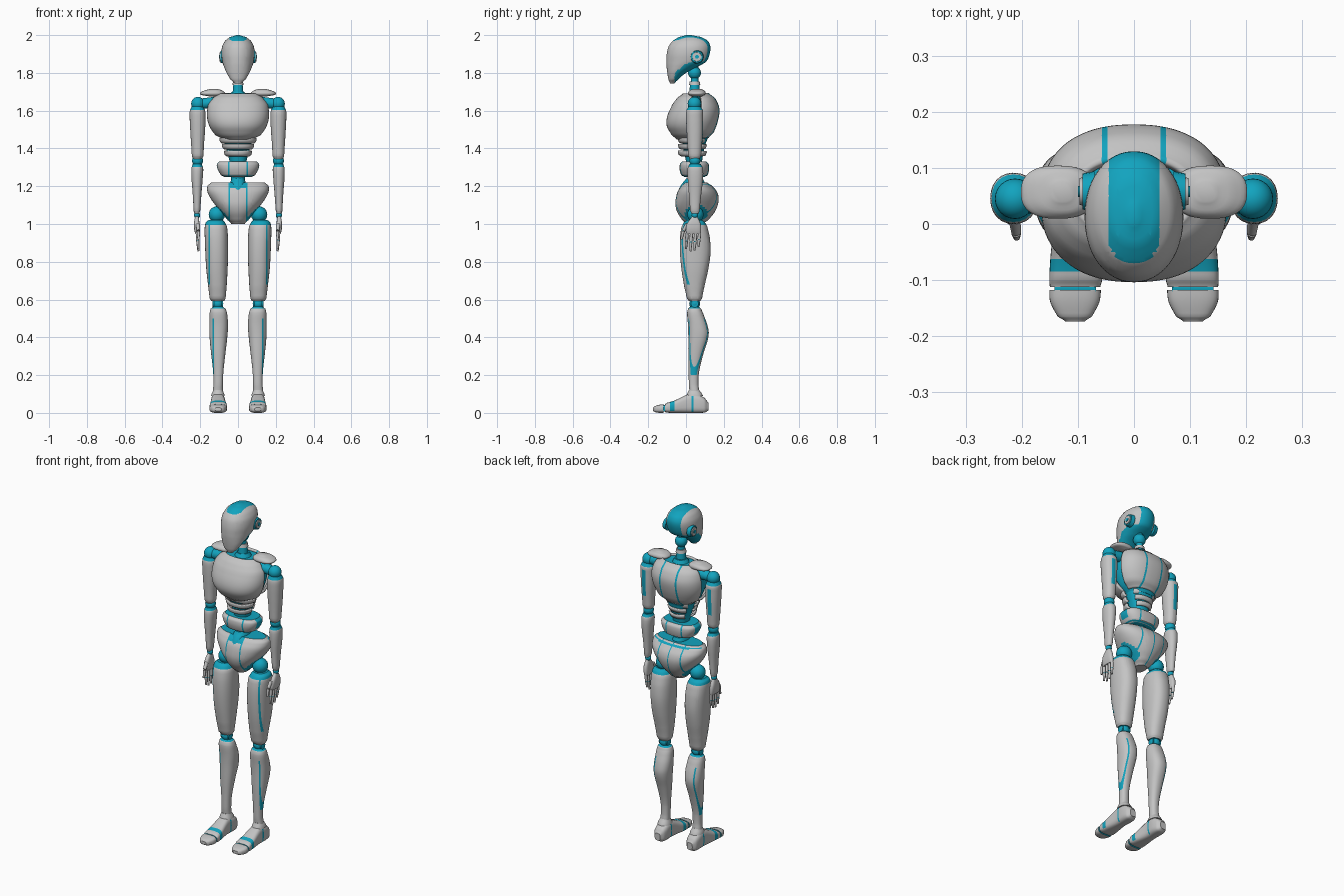
import bpy, bmesh, math
from mathutils import Vector, Matrix


def material(name, col):
    m = bpy.data.materials.new(name)
    m.diffuse_color = (*col, 1)
    return m


MATS = [material("light grey", (0.55, 0.55, 0.55)), material("teal", (0.006, 0.37, 0.52))]
GREY, TEAL = 0, 1


def finish(name, bm, mat=GREY, rule=None, mirror=False, cuts=(), thick=0):
    """Cut seams, colour faces by rule, then make the object."""
    for axis, pos in cuts:
        no = Vector((0, 0, 0))
        no["xyz".index(axis)] = 1
        bmesh.ops.bisect_plane(bm, geom=bm.verts[:] + bm.edges[:] + bm.faces[:],
                               plane_co=no * pos, plane_no=no, dist=1e-5)
    bmesh.ops.recalc_face_normals(bm, faces=bm.faces[:])
    for f in bm.faces:
        f.material_index = mat
        if rule and rule(f.calc_center_median(), f.normal):
            f.material_index = TEAL
    me = bpy.data.meshes.new(name)
    bm.to_mesh(me)
    bm.free()
    for m in MATS:
        me.materials.append(m)
    ob = bpy.data.objects.new(name, me)
    bpy.context.collection.objects.link(ob)
    bpy.ops.object.select_all(action='DESELECT')
    ob.select_set(True)
    bpy.context.view_layer.objects.active = ob
    bpy.ops.object.shade_smooth_by_angle(angle=math.radians(42))
    if thick:
        s = ob.modifiers.new("thickness", 'SOLIDIFY')
        s.thickness, s.offset = thick, 0
    if mirror:
        ob.modifiers.new("mirror", 'MIRROR')
    return ob


def smooth_rings(rings, k):
    out = []
    for i in range(len(rings) - 1):
        p = [rings[max(0, min(len(rings) - 1, i + d))] for d in (-1, 0, 1, 2)]
        for j in range(k):
            t = j / k
            row = [0.5 * (2 * b + (c - a) * t + (2 * a - 5 * b + 4 * c - d) * t * t
                          + (3 * b - a - 3 * c + d) * t ** 3) for a, b, c, d in zip(*p)]
            row[0] = p[1][0] + (p[2][0] - p[1][0]) * t
            out.append(row)
    return out + [rings[-1]]


def loft(name, rings, axis='z', n=32, p=2.3, k=4, arc=None, **kw):
    """Rings are (position, a0, a1, b0, b1); arc in degrees makes an open plate."""
    bm = bmesh.new()
    rows = []
    for t, a0, a1, b0, b1 in smooth_rings(rings, k):
        row = []
        for i in range(n + 1 if arc else n):
            th = math.radians(arc[0] + (arc[1] - arc[0]) * i / n) if arc else math.tau * i / n
            c, s = math.cos(th), math.sin(th)
            a = (a0 + a1) / 2 + (a1 - a0) / 2 * math.copysign(abs(c) ** (2 / p), c)
            b = (b0 + b1) / 2 + (b1 - b0) / 2 * math.copysign(abs(s) ** (2 / p), s)
            row.append(bm.verts.new((a, b, t) if axis == 'z' else (a, t, b)))
        rows.append(row)
    for r, q in zip(rows, rows[1:]):
        for i in range(n):
            j = i + 1 if arc else (i + 1) % n
            bm.faces.new((r[i], r[j], q[j], q[i]))
    if not arc:
        bm.faces.new(rows[0])
        bm.faces.new(rows[-1])
    return finish(name, bm, **kw)


def sym(rows):
    return [(z, -w, w, y0, y1) for z, w, y0, y1 in rows]


def ball(name, c, r, **kw):
    bm = bmesh.new()
    bmesh.ops.create_uvsphere(bm, u_segments=24, v_segments=14, radius=r,
                              matrix=Matrix.Translation(c))
    return finish(name, bm, **kw)


def tube(name, a, b, r0, r1=None, n=20, **kw):
    a, b = Vector(a), Vector(b)
    d = b - a
    bm = bmesh.new()
    bmesh.ops.create_cone(bm, cap_ends=True, segments=n, radius1=r0,
                          radius2=r0 if r1 is None else r1, depth=d.length,
                          matrix=Matrix.Translation((a + b) / 2) @ d.to_track_quat('Z', 'Y').to_matrix().to_4x4())
    return finish(name, bm, **kw)


# Head with teal crown, back and underside
def head_rule(c, n):
    x = abs(c.x)
    crown = x < 0.045 and c.z > 1.9 and c.y > -0.068 + max(0, x - 0.02) and (n.z > 0.45 or c.y > 0.03)
    return crown or (c.y > 0.05 and x < 0.045) or (n.z < -0.35 and c.y > -0.06 and c.z < 1.86)

loft("head", sym([(1.745, .018, -.085, -.06), (1.765, .04, -.093, -.04), (1.80, .06, -.099, 0),
                  (1.835, .075, -.103, .065), (1.86, .083, -.104, .108), (1.90, .088, -.102, .125),
                  (1.94, .084, -.092, .129), (1.97, .068, -.07, .115), (1.99, .042, -.037, .08),
                  (2.0, .008, 0, .03)]), n=48, p=2.1, rule=head_rule,
     cuts=[('x', .045), ('x', -.045), ('x', .03), ('x', -.03), ('y', -.065), ('y', -.05)])
tube("ear_ring", (.07, .058, 1.885), (.092, .058, 1.885), .036, .032, mat=TEAL, mirror=True)
tube("ear_disc", (.08, .058, 1.885), (.097, .058, 1.885), .027, .024, mirror=True)
tube("ear_hub", (.09, .058, 1.885), (.1, .058, 1.885), .01, mat=TEAL, mirror=True)

# Neck
tube("neck_column", (0, .048, 1.6), (0, .045, 1.86), .02, mat=TEAL)
ball("neck_upper_joint", (0, .045, 1.80), .034, mat=TEAL)
tube("neck_ring", (0, .046, 1.735), (0, .046, 1.755), .03, .026)
tube("neck_middle", (0, .046, 1.69), (0, .046, 1.735), .029, .025, mat=TEAL)
tube("neck_base", (0, .048, 1.655), (0, .048, 1.70), .06, .034, mat=TEAL)

# Chest core with front and back plates
loft("chest_core", sym([(1.44, .075, -.02, .11), (1.48, .11, -.05, .13), (1.56, .14, -.065, .14),
                        (1.63, .14, -.05, .14), (1.68, .10, -.01, .115)]), mat=TEAL)
loft("chest_front_plate", sym([(1.452, .07, -.045, .12), (1.475, .115, -.07, .14), (1.52, .146, -.095, .15),
                               (1.57, .158, -.092, .15), (1.63, .152, -.066, .14), (1.665, .125, -.04, .12),
                               (1.685, .10, -.012, .11)]), arc=(186, 354), n=40, thick=.014)
loft("chest_back_plate", sym([(1.46, .085, -.04, .115), (1.49, .125, -.06, .142), (1.55, .152, -.07, .163),
                              (1.61, .156, -.07, .17), (1.66, .138, -.04, .15), (1.69, .10, -.01, .115)]),
     arc=(12, 168), n=40, thick=.014, cuts=[('x', s * v) for s in (1, -1) for v in (.046, .056)],
     rule=lambda c, n: .046 < abs(c.x) < .056)

# Abdomen bands over a teal core
loft("abdomen_core", sym([(1.33, .045, .0, .085), (1.39, .06, -.012, .095), (1.45, .08, -.02, .11)]), mat=TEAL)
for i, (z, w) in enumerate([(1.362, .066), (1.398, .077), (1.43, .09)]):
    loft("abdomen_front_band", sym([(z, w - .01, -.022, .10), (z + .008, w, -.034, .10),
                                    (z + .026, w + .003, -.036, .10)]), arc=(182, 358), k=3, thick=.012)
    loft("abdomen_back_band", sym([(z, w - .012, -.02, .098), (z + .024, w - .006, -.02, .107)]),
         arc=(35, 145), k=2, n=20, thick=.01)

# Waist block and spine
tube("spine", (0, .045, 1.19), (0, .045, 1.38), .036, mat=TEAL)
loft("waist", sym([(1.25, .075, -.01, .10), (1.258, .09, -.025, .115), (1.29, .108, -.034, .122),
                   (1.318, .112, -.032, .12), (1.332, .098, -.02, .108)]), p=2.6, n=40,
     cuts=[('x', s * v) for s in (1, -1) for v in (.046, .054)] + [('y', .02), ('y', .07), ('z', 1.275)],
     rule=lambda c, n: abs(n.z) > .9 or .046 < abs(c.x) < .054
     or (.02 < c.y < .07 and abs(c.x) > .06 and c.z > 1.275))

# Pelvis with seams and leg openings
def pelvis_rule(c, n):
    x = abs(c.x)
    hole = x > .05 and (c.y - .055) ** 2 + (c.z - 1.045) ** 2 < .062 ** 2
    front = c.y < .04 and (.042 < x < .049 or (x < .042 and c.z > 1.19))
    back = c.y > .05 and (x < .003 or .07 < x < .077)
    return hole or front or back or n.z > .85

loft("pelvis", sym([(1.0, .035, .0, .09), (1.02, .055, -.02, .118), (1.06, .088, -.045, .15),
                    (1.10, .12, -.056, .168), (1.14, .148, -.053, .173), (1.175, .163, -.043, .162),
                    (1.205, .16, -.022, .135), (1.22, .14, -.005, .112)]), n=48, p=2.2,
     cuts=[('x', s * v) for s in (1, -1) for v in (.003, .042, .049, .07, .077)] + [('z', 1.19)],
     rule=pelvis_rule)
loft("pelvis_front_crest", sym([(1.18, .034, -.04, .09), (1.215, .042, -.02, .10), (1.24, .034, .0, .09)]),
     k=3, mat=TEAL)

# Shoulders
tube("shoulder_link", (.08, .05, 1.645), (.205, .045, 1.637), .034, .026, mat=TEAL, mirror=True)
ball("shoulder_joint", (.212, .045, 1.637), .036, mat=TEAL, mirror=True)
loft("shoulder_pad", [(1.676, .10, .155, .03, .085), (1.683, .075, .195, .013, .1),
                      (1.695, .07, .2, .01, .104), (1.708, .085, .175, .02, .096),
                      (1.716, .11, .145, .04, .075)], p=2.5, mirror=True)

# Arms
loft("upper_arm", [(1.345, .19, .238, .02, .072), (1.36, .183, .244, .012, .08), (1.42, .18, .248, .008, .085),
                   (1.50, .174, .253, .003, .09), (1.57, .172, .256, .0, .091), (1.60, .174, .255, .002, .09),
                   (1.622, .184, .246, .012, .078)], p=2.2, n=24, mirror=True,
     cuts=[('x', .205), ('x', .228), ('z', 1.43), ('z', 1.585), ('z', 1.604)],
     rule=lambda c, n: c.z > 1.604 or n.z < -.9 or (c.y > .05 and .205 < c.x < .228 and 1.43 < c.z < 1.585))
ball("elbow_joint", (.214, .047, 1.335), .029, mat=TEAL, mirror=True)
loft("forearm", [(1.055, .205, .231, .028, .068), (1.07, .2, .235, .022, .072), (1.15, .194, .239, .016, .08),
                 (1.24, .187, .246, .009, .09), (1.295, .184, .247, .009, .09), (1.318, .192, .24, .018, .078)],
     p=2.2, n=24, mirror=True, cuts=[('z', 1.303)], rule=lambda c, n: c.z > 1.303 or n.z < -.9)

# Hands
ball("wrist_joint", (.217, .047, 1.047), .017, mat=TEAL, mirror=True)
loft("palm", [(.948, .206, .226, .002, .078), (.965, .203, .231, -.002, .08), (1.0, .204, .233, .004, .078),
              (1.025, .206, .23, .02, .068), (1.04, .209, .227, .032, .06)], p=3, n=20, k=2, mirror=True)
for i, y in enumerate((.006, .029, .051, .072)):
    tip = (.868, .856, .86, .88)[i]
    mid = (tip + .95) / 2
    tube("finger_base", (.215, y, .952), (.213, y - .003, mid + .004), .0085, n=10, mirror=True)
    tube("finger_knuckle", (.213, y - .003, mid + .006), (.213, y - .003, mid - .002), .006, n=10,
         mat=TEAL, mirror=True)
    tube("finger_tip", (.213, y - .003, mid), (.210, y - .006, tip), .008, .005, n=10, mirror=True)
tube("thumb_base", (.213, .008, 1.0), (.21, -.014, .965), .011, .009, n=10, mirror=True)
tube("thumb_tip", (.21, -.015, .962), (.209, -.024, .918), .009, .006, n=10, mirror=True)

# Legs with outer seams
ball("hip_joint", (.112, .05, 1.05), .043, mat=TEAL, mirror=True)
loft("thigh", [(.592, .073, .142, .015, .077), (.605, .066, .15, .005, .085), (.67, .06, .158, -.01, .098),
               (.76, .055, .168, -.024, .118), (.85, .052, .173, -.032, .13), (.93, .053, .176, -.032, .126),
               (.985, .058, .176, -.024, .113), (1.01, .07, .17, -.01, .1), (1.022, .082, .155, .005, .085)],
     n=36, mirror=True, cuts=[('x', .148), ('x', .156), ('z', .68), ('z', .995)],
     rule=lambda c, n: c.z > .995 or n.z < -.9 or (c.y < .03 and .148 < c.x < .156 and c.z > .68))
ball("knee_joint", (.107, .046, .578), .029, mat=TEAL, mirror=True)
tube("knee_axle", (.08, .046, .578), (.134, .046, .578), .02, mat=TEAL, mirror=True)
loft("shin", [(.115, .08, .133, .018, .07), (.15, .08, .13, .015, .066), (.22, .077, .132, .014, .07),
              (.32, .066, .143, .012, .094), (.41, .056, .151, .012, .12), (.47, .053, .152, .01, .112),
              (.53, .058, .15, .006, .09), (.552, .066, .144, .012, .08), (.562, .08, .13, .022, .068)],
     n=32, mirror=True, cuts=[('x', .127), ('x', .134), ('z', .2), ('z', .5), ('z', .553)],
     rule=lambda c, n: abs(n.z) > .9 or c.z > .553 or (.127 < c.x < .134 and .2 < c.z < .5))

# Feet
ball("ankle_joint", (.105, .045, .1), .029, mat=TEAL, mirror=True)
loft("ankle_cuff", [(.09, .07, .142, .002, .09), (.105, .075, .138, .008, .082), (.122, .082, .13, .016, .07)],
     k=3, n=24, mirror=True)
loft("foot", [(-.112, .06, .15, .004, .046), (-.10, .057, .151, .001, .054), (-.06, .06, .149, 0, .066),
              (-.02, .066, .145, 0, .085), (.02, .07, .142, 0, .101), (.07, .068, .143, 0, .095),
              (.10, .074, .138, .002, .078), (.118, .088, .124, .012, .055)],
     axis='y', p=3.2, mirror=True, cuts=[('y', -.085), ('y', -.062), ('y', .03), ('y', .04)],
     rule=lambda c, n: n.y < -.9 or (n.z > -.7 and (-.085 < c.y < -.062 or .03 < c.y < .04)))
loft("toe", [(-.174, .088, .122, .01, .028), (-.165, .075, .136, .004, .036), (-.14, .062, .149, .0, .043),
             (-.118, .059, .151, .0, .046)], axis='y', p=3, mirror=True, rule=lambda c, n: n.y > .9)
tube("toe_hinge", (.068, -.114, .024), (.142, -.114, .024), .018, mat=TEAL, mirror=True)
